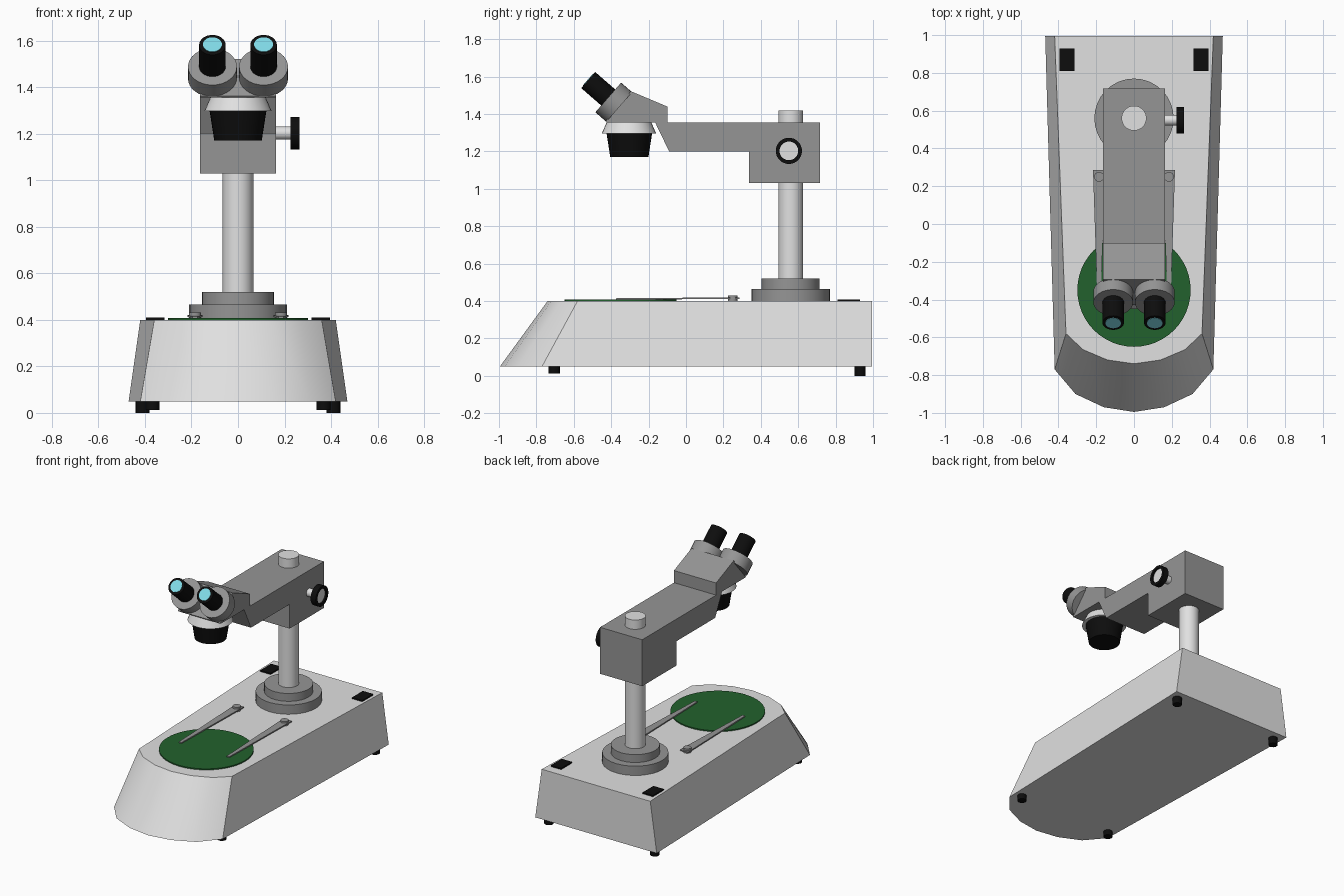
import bpy, bmesh, math
from mathutils import Vector

cube = bpy.data.objects.get("Cube")
if cube:
    bpy.data.objects.remove(cube, do_unlink=True)


def material(name, color):
    m = bpy.data.materials.new(name)
    m.use_nodes = True
    m.diffuse_color = (*color, 1)
    m.node_tree.nodes["Principled BSDF"].inputs["Base Color"].default_value = (*color, 1)
    return m


LIGHT = material("light_grey", (0.75, 0.75, 0.75))
GREY = material("mid_grey", (0.30, 0.30, 0.30))
BLACK = material("black", (0.004, 0.004, 0.004))
GREEN = material("stage_green", (0.016, 0.12, 0.026))
GLASS = material("lens_cyan", (0.24, 0.78, 0.88))


def finish(name, bm, mat, smooth=True):
    bmesh.ops.recalc_face_normals(bm, faces=bm.faces)
    mesh = bpy.data.meshes.new(name)
    bm.to_mesh(mesh)
    bm.free()
    mesh.materials.append(mat)
    ob = bpy.data.objects.new(name, mesh)
    bpy.context.collection.objects.link(ob)
    if smooth:
        bpy.ops.object.select_all(action="DESELECT")
        ob.select_set(True)
        bpy.context.view_layer.objects.active = ob
        bpy.ops.object.shade_smooth_by_angle(angle=math.radians(32))
    return ob


def loft(name, lower, upper, mat, smooth=False):
    """Solid between two matching outlines of 3D points."""
    bm = bmesh.new()
    a = [bm.verts.new(p) for p in lower]
    b = [bm.verts.new(p) for p in upper]
    bm.faces.new(a)
    bm.faces.new(b)
    n = len(a)
    for i in range(n):
        j = (i + 1) % n
        bm.faces.new((a[i], a[j], b[j], b[i]))
    return finish(name, bm, mat, smooth)


def lathe(name, origin, axis, profile, mat, segments=32):
    """Solid of revolution; profile holds (radius, distance along axis)."""
    bm = bmesh.new()
    turn = Vector((0, 0, 1)).rotation_difference(Vector(axis))
    rings = []
    for r, h in profile:
        ring = []
        for i in range(segments):
            t = math.tau * i / segments
            p = Vector((r * math.cos(t), r * math.sin(t), h))
            ring.append(bm.verts.new(Vector(origin) + turn @ p))
        rings.append(ring)
    for a, b in zip(rings, rings[1:]):
        for i in range(segments):
            j = (i + 1) % segments
            bm.faces.new((a[i], a[j], b[j], b[i]))
    bm.faces.new(rings[0])
    bm.faces.new(rings[-1])
    return finish(name, bm, mat)


def side_extrude(name, profile, half_width, mat):
    """Extrude a (y, z) profile across x."""
    return loft(name, [(-half_width, y, z) for y, z in profile],
                [(half_width, y, z) for y, z in profile], mat)


def mirrored(half, z):
    """Full outline from its +x half, which ends on the centre line."""
    return [(x, y, z) for x, y in half] + [(-x, y, z) for x, y in half[-2::-1]]


UP = (0, 0, 1)

# Tapered base with rounded, sloping front
foot_line = [(0.47, 0.995), (0.42, -0.77), (0.31, -0.9), (0.16, -0.97), (0, -0.995)]
top_line = [(0.42, 0.995), (0.36, -0.58), (0.27, -0.665), (0.14, -0.72), (0, -0.74)]
loft("base", mirrored(foot_line, 0.05), mirrored(top_line, 0.4), LIGHT, True)

# Green stage plate
lathe("stage_plate", (0, -0.35, 0.395), UP, [(0.30, 0), (0.30, 0.013)], GREEN, 48)

# Column with stepped flange
COL = 0.56
lathe("column_flange", (0, COL, 0.395), UP,
      [(0.21, 0), (0.21, 0.07), (0.155, 0.07), (0.155, 0.125)], GREY)
lathe("column", (0, COL, 0.5), UP, [(0.066, 0), (0.066, 0.92)], LIGHT)

# Arm with clamp block
side_extrude("arm", [(0.717, 1.355), (-0.165, 1.355), (-0.09, 1.2),
                     (0.338, 1.2), (0.338, 1.03), (0.717, 1.03)], 0.163, GREY)

# Focus knob: shaft, dished wheel and its light face
lathe("knob_shaft", (0.15, 0.55, 1.203), (1, 0, 0), [(0.028, 0), (0.028, 0.09)], LIGHT, 24)
lathe("knob_wheel", (0.225, 0.55, 1.203), (1, 0, 0),
      [(0.07, 0), (0.07, 0.04), (0.05, 0.04), (0.05, 0.025)], BLACK)
lathe("knob_face", (0.249, 0.55, 1.203), (1, 0, 0), [(0.05, 0), (0.05, 0.004)], LIGHT)

# Head: wedge body, collar ring and objective
side_extrude("head_body", [(-0.1, 1.355), (-0.1, 1.44), (-0.295, 1.522),
                           (-0.43, 1.362), (-0.425, 1.355)], 0.163, GREY)
lathe("objective_collar", (0, -0.305, 1.297), UP, [(0.145, 0), (0.117, 0.064)], LIGHT)
lathe("objective", (0, -0.303, 1.17), UP, [(0.102, 0), (0.122, 0.128)], BLACK)

# Parts in left and right pairs
tilt = math.radians(41)
eye_axis = Vector((0, -math.cos(tilt), math.sin(tilt)))
for side, s in (("left", 1), ("right", -1)):
    # Eyepiece: collar, tube and lens
    start = Vector((s * 0.11, -0.36, 1.44))
    lathe(side + "_eye_collar", start, eye_axis, [(0.105, -0.004), (0.105, 0.074)], GREY)
    lathe(side + "_eyepiece", start, eye_axis, [(0.057, 0.07), (0.057, 0.216)], BLACK)
    lathe(side + "_lens", start, eye_axis, [(0.041, 0.212), (0.041, 0.219)], GLASS)

    # Spring clip: tapering blade and its screw
    def blade(lift):
        return [(s * 0.185 + dx, y, z + lift) for dx, y, z in
                ((-0.032, 0.285, 0.412), (0.032, 0.285, 0.412),
                 (0.01, -0.375, 0.407), (-0.01, -0.375, 0.407))]
    loft(side + "_clip_blade", blade(0), blade(0.008), GREY)
    lathe(side + "_clip_screw", (s * 0.185, 0.25, 0.395), UP, [(0.026, 0), (0.026, 0.036)], GREY, 16)

    # Black pad on the rear deck
    pad = [(s * 0.355 + dx, 0.87 + dy) for dx, dy in
           ((-0.04, -0.06), (0.04, -0.06), (0.04, 0.06), (-0.04, 0.06))]
    loft(side + "_rear_pad", [(x, y, 0.395) for x, y in pad],
         [(x, y, 0.409) for x, y in pad], BLACK)

    # Rubber feet
    lathe(side + "_front_foot", (s * 0.368, -0.705, 0.012), UP, [(0.03, 0), (0.03, 0.045)], BLACK, 16)
    lathe(side + "_rear_foot", (s * 0.41, 0.93, 0), UP, [(0.03, 0), (0.03, 0.055)], BLACK, 16)
